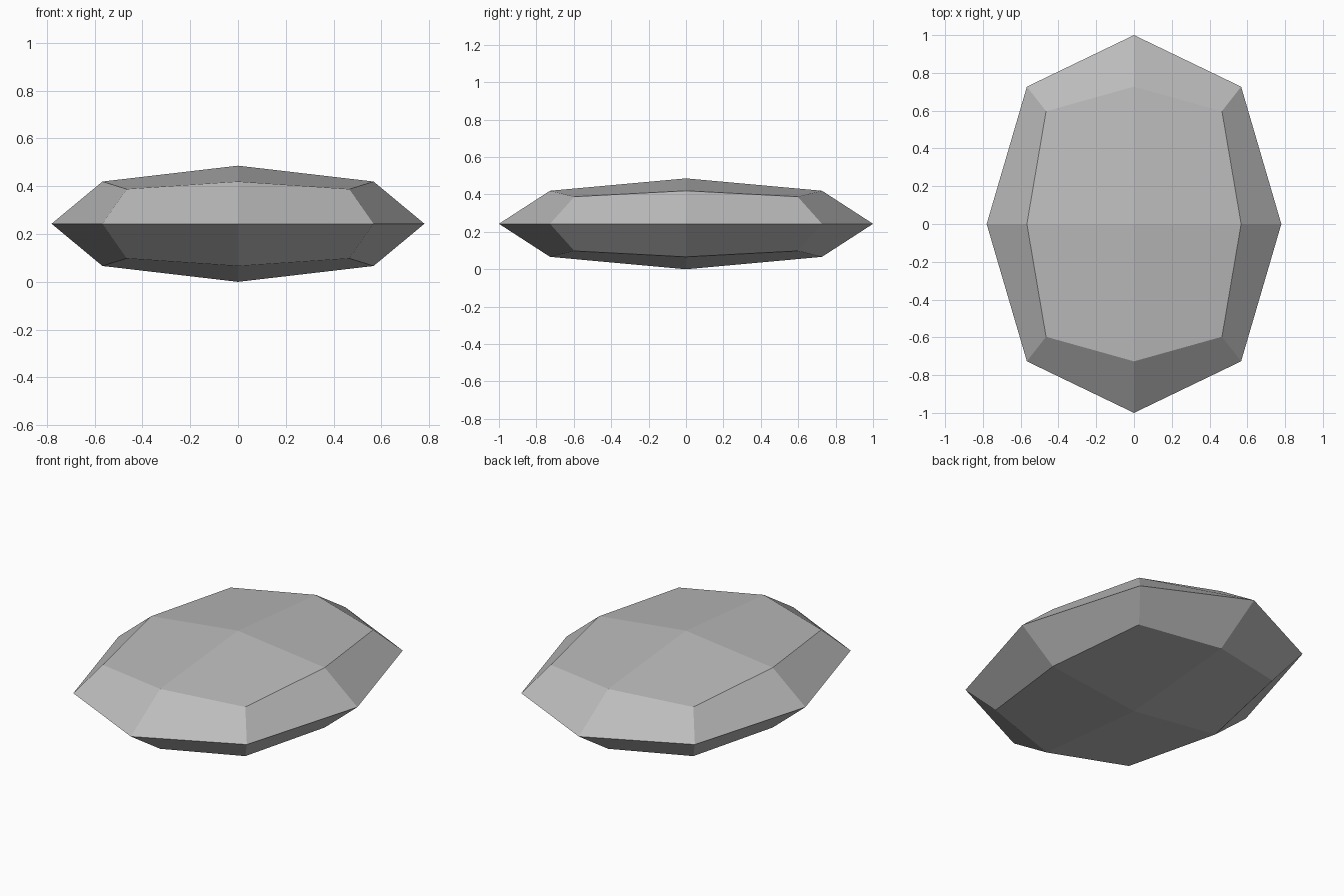
import bpy, bmesh
from mathutils import Vector

if "Cube" in bpy.data.objects:
    bpy.data.objects.remove(bpy.data.objects["Cube"])

HALF = Vector((0.78, 1.0, 0.243))          # half size on each axis
# rounding: face centres, edge midpoints and corners of a once-divided cube
PULL = {1: 1.0, 2: 0.727, 3: 0.597}

stone = bpy.data.materials.new("stone grey")
stone.diffuse_color = (0.5, 0.5, 0.5, 1)
stone.use_nodes = True
stone.node_tree.nodes["Principled BSDF"].inputs["Base Color"].default_value = stone.diffuse_color

# faceted flat pebble: divided cube, rounded, then squashed
bm = bmesh.new()
bmesh.ops.create_cube(bm, size=2)
bmesh.ops.subdivide_edges(bm, edges=bm.edges[:], cuts=1, use_grid_fill=True)
for v in bm.verts:
    k = PULL[sum(abs(c) > 0.5 for c in v.co)]
    v.co = Vector([c * k * h for c, h in zip(v.co, HALF)])
    v.co.z += HALF.z
bmesh.ops.recalc_face_normals(bm, faces=bm.faces[:])

mesh = bpy.data.meshes.new("pebble")
bm.to_mesh(mesh)
bm.free()
mesh.materials.append(stone)
bpy.context.collection.objects.link(bpy.data.objects.new("pebble", mesh))
